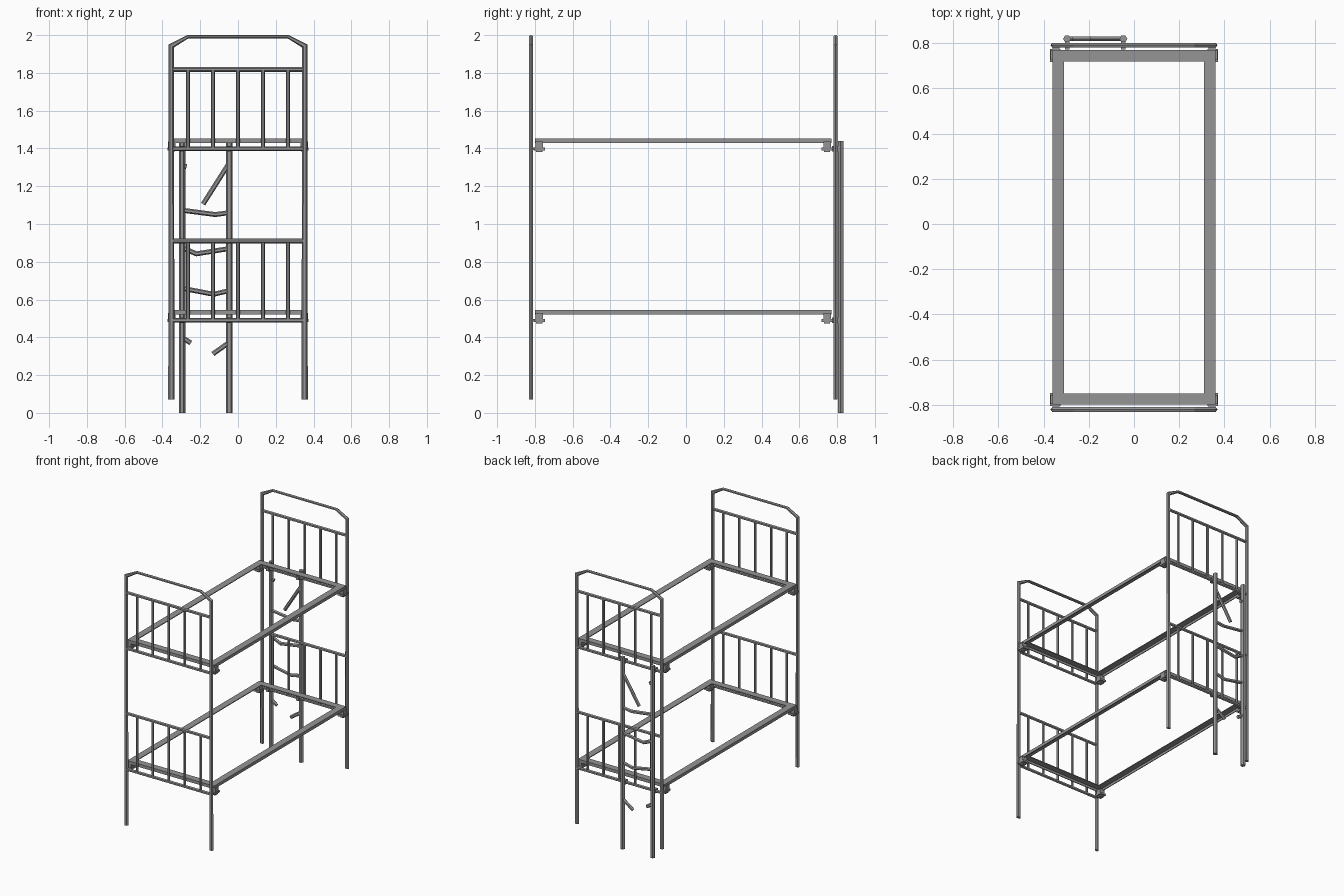
import bpy, bmesh, math
from mathutils import Vector

if "Cube" in bpy.data.objects:
    bpy.data.objects.remove(bpy.data.objects["Cube"], do_unlink=True)

steel = bpy.data.materials.new("grey_steel")
steel.use_nodes = True
steel.diffuse_color = (0.3, 0.3, 0.3, 1)
steel.node_tree.nodes["Principled BSDF"].inputs["Base Color"].default_value = (0.3, 0.3, 0.3, 1)

MID = -0.015          # middle of the bed along y
END = 0.806           # bed end distance from the middle
POST = 0.353          # post distance from the centre line
LADDER = 0.819
DECKS = (0.49, 1.398)  # height of the lower rail of each deck


def finish(name, bm):
    bmesh.ops.recalc_face_normals(bm, faces=bm.faces)
    mesh = bpy.data.meshes.new(name)
    bm.to_mesh(mesh)
    bm.free()
    mesh.materials.append(steel)
    obj = bpy.data.objects.new(name, mesh)
    bpy.context.collection.objects.link(obj)
    return obj


def loft(bm, rings, closed=False):
    """Skin a list of vertex rings, capping the ends unless closed."""
    n = len(rings[0])
    pairs = list(zip(rings, rings[1:]))
    if closed:
        pairs.append((rings[-1], rings[0]))
    for a, b in pairs:
        for i in range(n):
            j = (i + 1) % n
            bm.faces.new((a[i], a[j], b[j], b[i]))
    if not closed:
        bm.faces.new(rings[0])
        bm.faces.new(rings[-1])


def tube(bm, path, y, widths, depth):
    """Six-sided tube along an (x, z) path with mitred bends."""
    pts = [Vector(p) for p in path]
    if not isinstance(widths, (list, tuple)):
        widths = [widths] * len(pts)
    rings = []
    for i, p in enumerate(pts):
        before = (p - pts[i - 1]).normalized() if i else (pts[1] - p).normalized()
        after = (pts[i + 1] - p).normalized() if i < len(pts) - 1 else before
        along = (before + after).normalized()
        side = Vector((-along.y, along.x)) * widths[i] / along.dot(after)
        ring = []
        for k in range(6):
            a = k * math.pi / 3
            q = p + side * math.cos(a)
            ring.append(bm.verts.new((q.x, y + depth * math.sin(a) / math.sin(math.pi / 3), q.y)))
        rings.append(ring)
    loft(bm, rings)


def box(bm, xs, ys, zs):
    vs = bmesh.ops.create_cube(bm, size=1)["verts"]
    for v in vs:
        v.co = [r[0] if c < 0 else r[1] for c, r in zip(v.co, (xs, ys, zs))]


# Bed ends: arched post tube, cross rails and upright bars
for name, s in (("front", -1), ("back", 1)):
    y = MID + s * END
    half = [(POST, 0.07), (POST, 1.943), (0.266, 1.991)]
    arch = [(-x, z) for x, z in half] + half[::-1]
    w = [0.0165, 0.014, 0.009]
    bm = bmesh.new()
    tube(bm, arch, y, w + w[::-1], 0.0105)
    finish(name + "_post_arch", bm)

    bm = bmesh.new()
    for z in DECKS:
        for h in (z, z + 0.42):
            tube(bm, [(-POST, h), (POST, h)], y, 0.012, 0.009)
    finish(name + "_cross_rails", bm)

    bm = bmesh.new()
    for z in DECKS:
        for k in range(-2, 3):
            tube(bm, [(k * 0.132, z), (k * 0.132, z + 0.42)], y, 0.01, 0.008)
    finish(name + "_upright_bars", bm)

# Mattress frames: angle iron swept round a rectangle, with corner brackets
HX, HY = 0.36, 0.784
T, H, W = 0.006, 0.023, 0.05
angle_iron = [(0, 0), (0, H), (W, H), (W, H - T), (T, H - T), (T, 0)]
for name, z in zip(("lower", "upper"), DECKS):
    base = z + 0.031
    bm = bmesh.new()
    rings = []
    for sx, sy in ((-1, -1), (1, -1), (1, 1), (-1, 1)):
        rings.append([bm.verts.new((sx * (HX - d), MID + sy * (HY - d), base + h)) for d, h in angle_iron])
    loft(bm, rings, closed=True)
    finish(name + "_bed_frame", bm)

    bm = bmesh.new()
    for sx in (-1, 1):
        for sy in (-1, 1):
            def at(x0, x1, y0, y1, z0, z1):
                box(bm, sorted((sx * x0, sx * x1)),
                    sorted((MID + sy * y0, MID + sy * y1)), (z0, z1))
            at(0.33, 0.37, 0.742, 0.782, z, base + 0.008)        # hanging block
            at(0.325, 0.372, 0.732, 0.79, z - 0.008, z + 0.006)  # clamp plate
            at(0.335, 0.365, 0.745, 0.778, z - 0.018, z - 0.008)  # nut
            at(0.33, 0.36, 0.78, END, z - 0.006, z + 0.006)      # tab to the post
    finish(name + "_corner_brackets", bm)

# Ladder: two rails clamped on the back end
RAILS = (-0.296, -0.047)
for name, x in zip(("right", "left"), RAILS):
    bm = bmesh.new()
    tube(bm, [(x, 0), (x, 1.44)], LADDER, 0.0175, 0.015)
    finish(name + "_ladder_rail", bm)
    bm = bmesh.new()
    for z in DECKS:
        box(bm, (x - 0.01, x + 0.01), (0.772, LADDER), (z - 0.014, z + 0.014))
    finish(name + "_ladder_clamps", bm)

# Bent and broken rungs
L, R = RAILS
rungs = {
    "top_rung_stub": [(L, 1.31), (-0.272, 1.303)],
    "top_rung_broken": [(R, 1.322), (-0.185, 1.105)],
    "second_rung": [(L, 1.073), (-0.12, 1.05), (R, 1.06)],
    "third_rung": [(L, 0.875), (-0.22, 0.842), (R, 0.87)],
    "fourth_rung": [(L, 0.66), (-0.13, 0.628), (R, 0.647)],
    "bottom_rung_stub": [(L, 0.4), (-0.25, 0.37)],
    "bottom_rung_broken": [(R, 0.373), (-0.133, 0.312)],
}
for name, path in rungs.items():
    bm = bmesh.new()
    tube(bm, path, LADDER, 0.013, 0.01)
    finish(name, bm)
